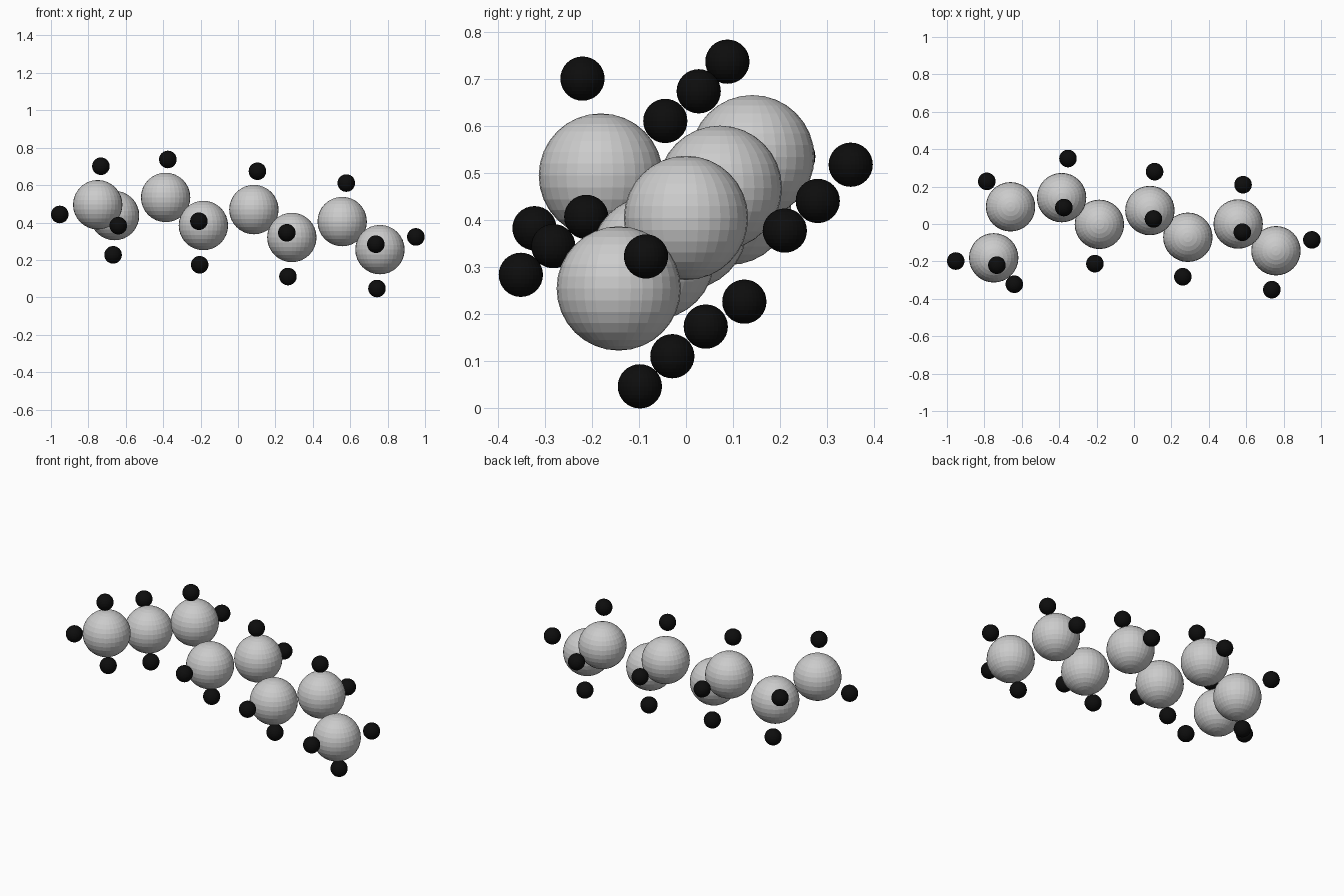
import bpy

# Ball positions: large chain balls and the small balls attached around them
large = [(-.75, -.181, .495), (-.66, .092, .437), (-.387, .141, .534), (-.185, -.002, .384),
         (.085, .072, .469), (.288, -.071, .32), (.557, 0, .405), (.759, -.143, .255)]
small = [(-.733, -.22, .701), (-.953, -.198, .443), (-.64, -.322, .383),
         (-.787, .228, .535), (-.668, .124, .227),
         (-.375, .088, .737), (-.353, .35, .518),
         (-.209, -.212, .407), (-.205, .042, .174),
         (.104, .027, .674), (.11, .28, .441),
         (.261, -.282, .345), (.267, -.029, .111),
         (.579, -.044, .611), (.583, .21, .378),
         (.737, -.351, .284), (.743, -.098, .047), (.951, -.085, .323)]

black = bpy.data.materials.new("black")
black.diffuse_color = (0.004, 0.004, 0.004, 1)


def ball(name, loc, radius, mat=None):
    bpy.ops.mesh.primitive_uv_sphere_add(segments=32, ring_count=16, radius=radius, location=loc)
    ob = bpy.context.object
    ob.name = name
    if mat:
        ob.data.materials.append(mat)


# Bent chain of eight large balls
for i, p in enumerate(large):
    ball(f"chain_ball_{i + 1}", p, .132)

# Small black balls around the chain
for i, p in enumerate(small):
    ball(f"outer_ball_{i + 1}", p, .047, black)
